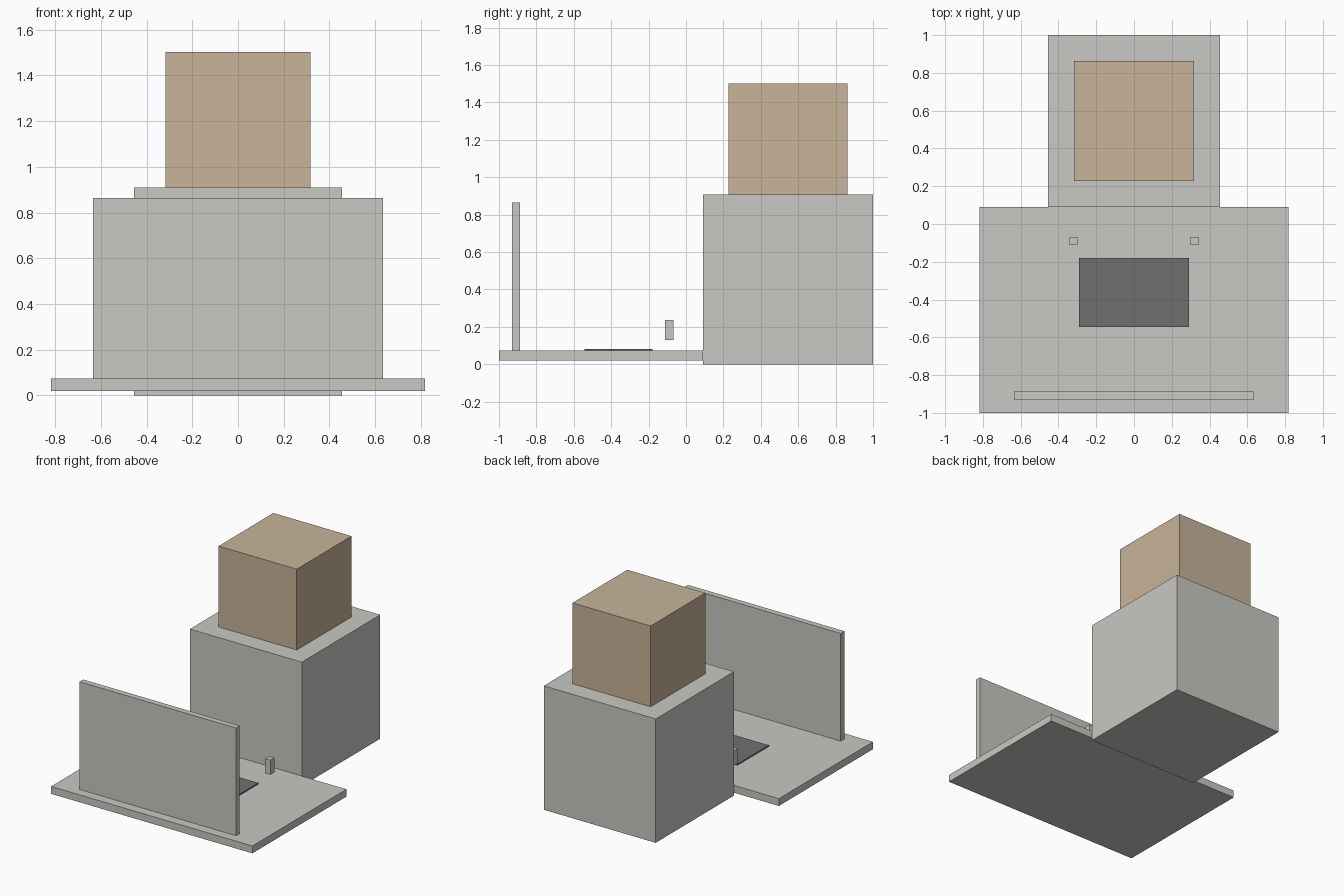
import bpy
import bmesh
from mathutils import Vector

cube = bpy.data.objects.get("Cube")
if cube:
    bpy.data.objects.remove(cube, do_unlink=True)


def make_material(name, rgb):
    mat = bpy.data.materials.new(name)
    mat.use_nodes = True
    colour = (*rgb, 1)
    mat.diffuse_color = colour
    mat.node_tree.nodes["Principled BSDF"].inputs["Base Color"].default_value = colour
    return mat


def box(name, low, high, mat):
    """Flat-faced block spanning two opposite corners."""
    low, high = Vector(low), Vector(high)
    bm = bmesh.new()
    bmesh.ops.create_cube(bm, size=1)
    bmesh.ops.scale(bm, vec=high - low, verts=bm.verts)
    bmesh.ops.translate(bm, vec=(low + high) / 2, verts=bm.verts)
    mesh = bpy.data.meshes.new(name)
    bm.to_mesh(mesh)
    bm.free()
    mesh.materials.append(mat)
    obj = bpy.data.objects.new(name, mesh)
    bpy.context.collection.objects.link(obj)
    return obj


grey = make_material("warm light grey", (0.578, 0.578, 0.546))
tan = make_material("tan", (0.578, 0.456, 0.319))
dark = make_material("dark grey", (0.162, 0.162, 0.162))

# Base slab with the upright panel and dark pad on it
box("base_slab", (-0.817, -1, 0.02), (0.817, 0.09, 0.074), grey)
box("upright_panel", (-0.635, -0.93, 0.074), (0.635, -0.887, 0.864), grey)
box("dark_pad", (-0.291, -0.544, 0.074), (0.291, -0.18, 0.083), dark)

# Pair of small hovering pegs
for side, x in (("right", -0.32), ("left", 0.32)):
    box(f"{side}_peg", (x - 0.022, -0.112, 0.13), (x + 0.022, -0.068, 0.238), grey)

# Large block with the tan box on top
box("rear_block", (-0.454, 0.091, 0), (0.454, 1, 0.909), grey)
box("top_box", (-0.317, 0.228, 0.909), (0.317, 0.863, 1.502), tan)
